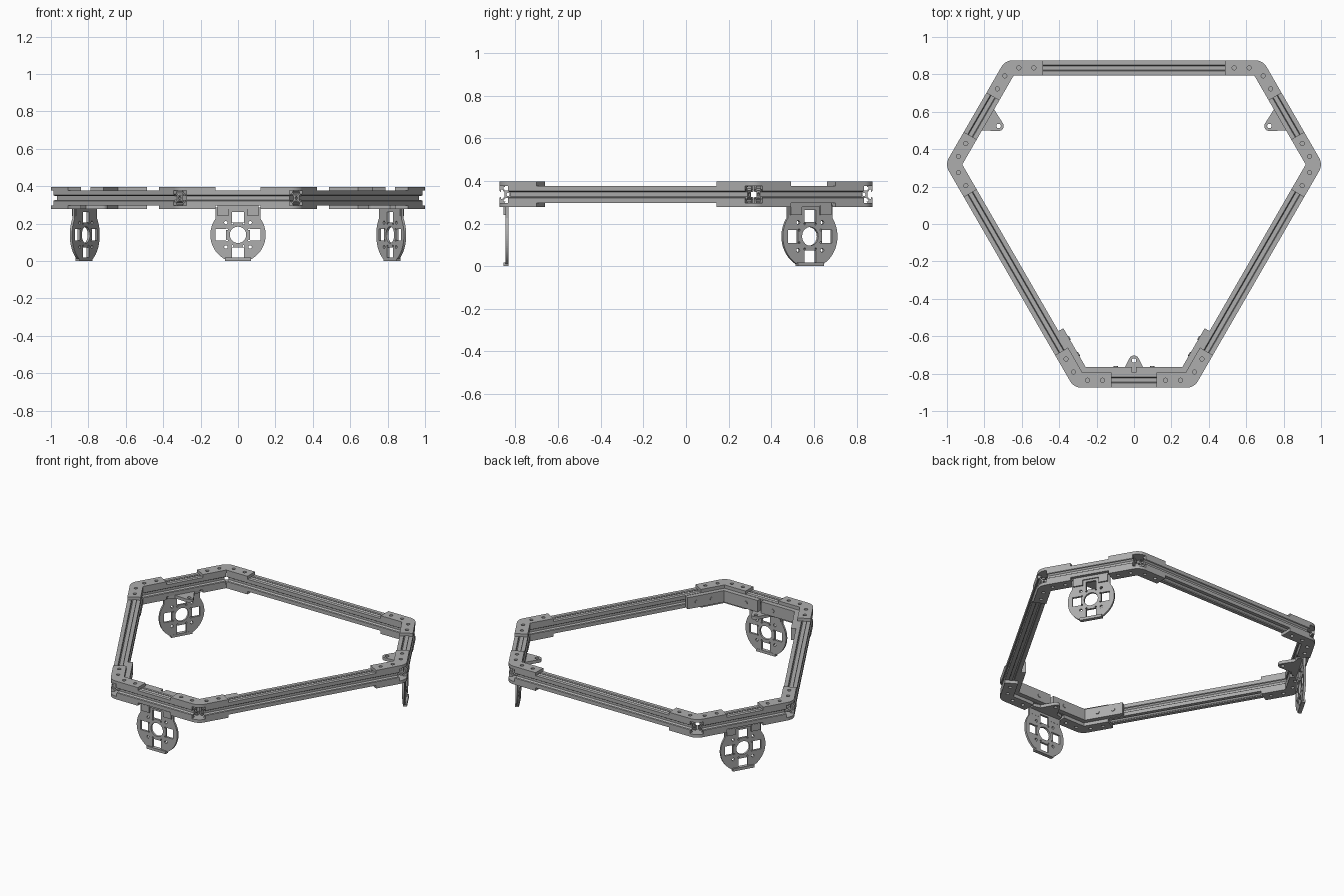
import bpy, bmesh
from math import sin, cos, radians, tan, acos, degrees, pi
from mathutils import Matrix, Vector

if "Cube" in bpy.data.objects:
    bpy.data.objects.remove(bpy.data.objects["Cube"])

metal = bpy.data.materials.new("grey metal")
metal.use_nodes = True
GREY = (0.42, 0.42, 0.42, 1)
metal.diffuse_color = GREY
metal.node_tree.nodes["Principled BSDF"].inputs["Base Color"].default_value = GREY

# Main dimensions
CENTRE_Y = 0.106             # centre of the threefold symmetry
SHORT, LONG = 0.941, 0.729   # distance from the centre to short and long sides
CORNER_X = (LONG - SHORT / 2) / cos(radians(30))
BACK_X = SHORT * cos(radians(30)) - CORNER_X / 2
W = 0.04                     # half the beam width
BEAM_Z = 0.337
PLATE_T = 0.02
GAP = 0.024


def arc(cx, cy, r, start, end, steps):
    return [(cx + r * cos(radians(start + (end - start) * i / steps)),
             cy + r * sin(radians(start + (end - start) * i / steps)))
            for i in range(steps + 1)]


def hole(cx, cy, r):
    return arc(cx, cy, r, 0, 360, 20)[:-1]


def rect(cx, cy, hx, hy):
    return [(cx - hx, cy - hy), (cx + hx, cy - hy), (cx + hx, cy + hy), (cx - hx, cy + hy)]


def sheet(name, loops, thickness, matrix):
    """Solid cut from an outline with holes, centred on its own z."""
    curve = bpy.data.curves.new(name, 'CURVE')
    curve.dimensions = '2D'
    curve.fill_mode = 'BOTH'
    curve.extrude = thickness / 2
    for loop in loops:
        spline = curve.splines.new('POLY')
        spline.points.add(len(loop) - 1)
        for p, (x, y) in zip(spline.points, loop):
            p.co = (x, y, 0, 1)
        spline.use_cyclic_u = True
    temp = bpy.data.objects.new(name + "_outline", curve)
    bpy.context.collection.objects.link(temp)
    graph = bpy.context.evaluated_depsgraph_get()
    mesh = bpy.data.meshes.new_from_object(temp.evaluated_get(graph))
    bpy.data.objects.remove(temp)
    bm = bmesh.new()
    bm.from_mesh(mesh)
    bmesh.ops.remove_doubles(bm, verts=bm.verts, dist=1e-5)
    bmesh.ops.transform(bm, matrix=matrix, verts=bm.verts)
    bmesh.ops.recalc_face_normals(bm, faces=bm.faces)
    for f in bm.faces:
        f.smooth = False
    bm.to_mesh(mesh)
    bm.free()
    mesh.name = name
    mesh.materials.clear()
    mesh.materials.append(metal)
    obj = bpy.data.objects.new(name, mesh)
    bpy.context.collection.objects.link(obj)
    return obj


def move(x, y, z):
    return Matrix.Translation((x, y, z))


# Slotted beam section: one quarter turned four times, with a central bore
quarter = [(W, -W), (W, -0.016), (0.034, -0.012), (0.034, -0.022), (0.027, -0.022),
           (0.017, -0.011), (0.017, 0.011), (0.027, 0.022), (0.034, 0.022),
           (0.034, 0.012), (W, 0.016)]
section = []
for k in range(4):
    turn = Matrix.Rotation(k * pi / 2, 2)
    section += [tuple(turn @ Vector(p)) for p in quarter]
BEAM = [section, hole(0, 0, 0.008)]
ALONG_X = Matrix.Rotation(pi / 2, 4, 'Y')
UPRIGHT = Matrix.Rotation(pi / 2, 4, 'X')

# Corner geometry at the +x end of the front side
K = Vector((CORNER_X, -SHORT))
ARM_A = Vector((-1, 0))
ARM_B = Vector((0.5, cos(radians(30))))
OUT_A = Vector((0, -1))
OUT_B = Vector((cos(radians(30)), -0.5))


def offset(t):
    return K + t * Vector((tan(radians(30)), -1))


def corner_plate_loops():
    length, radius = 0.178, 0.07
    c = offset(W - radius)
    outline = [K + ARM_A * length + OUT_A * W, *arc(c.x, c.y, radius, -90, -30, 10),
               K + ARM_B * length + OUT_B * W, K + ARM_B * length - OUT_B * W,
               offset(-W), K + ARM_A * length - OUT_A * W]
    holes = [hole(*(K + arm * d), 0.011) for arm in (ARM_A, ARM_B) for d in (0.05, 0.13)]
    return [outline] + holes


def mirrored(loops, s):
    return [[(s * p[0], p[1]) for p in loop] for loop in loops]


def motor_mount(prefix, base):
    """Drilled disc hanging below a short side, with a tab pointing inward."""
    cz, r, shoulder = 0.14, 0.148, 0.12
    top = degrees(acos(shoulder / r))
    right = arc(0, cz, r, -71, top, 24)
    right[0] = (0.07, 0)
    right.append((shoulder, 0.287))
    outline = right + [(-x, z) for x, z in reversed(right)]
    loops = [outline, hole(0, cz, 0.044)]
    loops += [rect(s * 0.092, cz, 0.027, 0.031) for s in (-1, 1)]
    loops += [rect(0, cz + s * 0.095, 0.031, 0.028) for s in (-1, 1)]
    for k in range(4):
        a = radians(45 + 90 * k)
        loops.append(hole(0.092 * cos(a), cz + 0.092 * sin(a), 0.009))
        for da in (-0.32, 0.32):
            loops.append(hole(0.066 * cos(a + da), cz + 0.066 * sin(a + da), 0.005))
    side = base @ move(0, -SHORT, 0)
    sheet(prefix + "_motor_plate", loops, 0.014, side @ move(0, -0.005, 0) @ UPRIGHT)
    # folded lip and upper lugs
    sheet(prefix + "_bottom_lip", [rect(0, 0.009, 0.07, 0.009)], 0.024,
          side @ move(0, -0.009, 0) @ UPRIGHT)
    for s, label in ((1, "left"), (-1, "right")):
        sheet(f"{prefix}_{label}_lug", [rect(s * 0.08, 0.263, 0.03, 0.022)], 0.024,
              side @ move(0, -0.009, 0) @ UPRIGHT)
    tab = [(-0.11, -0.02), (0.11, -0.02), (0.11, 0.03), (0.065, 0.04),
           *arc(0, 0.105, 0.027, 25, 155, 10), (-0.065, 0.04), (-0.11, 0.03)]
    sheet(prefix + "_mount_tab", [tab, hole(0, 0.105, 0.012)], PLATE_T,
          side @ move(0, 0, BEAM_Z - W - PLATE_T / 2))


# Three repeats of short beam, long beam, two corners and a motor mount
for k, prefix in enumerate(("front", "left", "right")):
    base = move(0, CENTRE_Y, 0) @ Matrix.Rotation(k * 2 * pi / 3, 4, 'Z')
    sheet(prefix + "_short_beam", BEAM, 2 * (CORNER_X - GAP),
          base @ move(0, -SHORT, BEAM_Z) @ ALONG_X)
    sheet(prefix + "_opposite_long_beam", BEAM, 2 * (BACK_X - GAP),
          base @ move(0, LONG, BEAM_Z) @ ALONG_X)
    for s, label in ((1, "a"), (-1, "b")):
        for z, level in ((1, "top"), (-1, "bottom")):
            sheet(f"{prefix}_{level}_corner_plate_{label}", mirrored(corner_plate_loops(), s),
                  PLATE_T, base @ move(0, 0, BEAM_Z + z * (W + PLATE_T / 2)))
    motor_mount(prefix, base)

# Inner angle brackets on the two front corners, with bolt heads
base = move(0, CENTRE_Y, 0)
INNER = W + 0.03
front_len, side_len = CORNER_X - 0.012, 0.28
bracket = [offset(-W), K + ARM_A * front_len - OUT_A * W, K + ARM_A * front_len - OUT_A * INNER,
           offset(-INNER), K + ARM_B * side_len - OUT_B * INNER, K + ARM_B * side_len - OUT_B * W]
for s, label in ((1, "left"), (-1, "right")):
    sheet(label + "_inner_bracket", mirrored([bracket], s), 0.076, base @ move(0, 0, BEAM_Z))
    for arm, out, d in ((ARM_A, OUT_A, 0.2), (ARM_B, OUT_B, 0.12), (ARM_B, OUT_B, 0.22)):
        p = K + arm * d - out * (INNER + 0.002)
        facing = Vector((-s * out.x, -out.y, 0)).to_track_quat('Z', 'Y').to_matrix().to_4x4()
        sheet(label + "_bracket_bolt", [hole(0, 0, 0.012)], 0.006,
              base @ move(s * p.x, p.y, BEAM_Z) @ facing)
